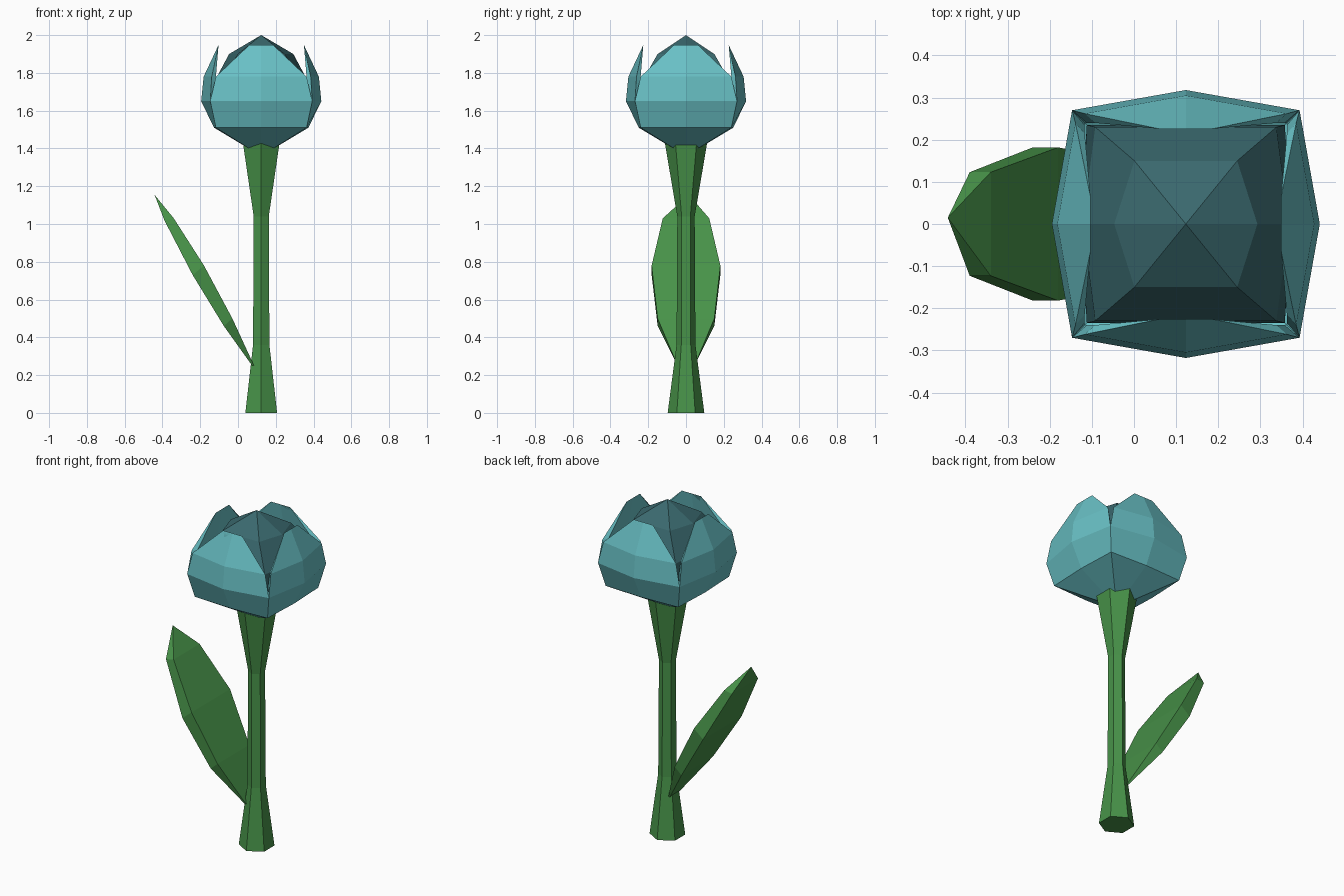
import bpy, math

if "Cube" in bpy.data.objects:
    bpy.data.objects.remove(bpy.data.objects["Cube"])

CX = 0.123  # axis of stem and flower


def material(name, color):
    m = bpy.data.materials.new(name)
    m.diffuse_color = (*color, 1)
    m.use_nodes = True
    m.node_tree.nodes["Principled BSDF"].inputs["Base Color"].default_value = m.diffuse_color
    return m


GREEN = material("leaf green", (0.064, 0.29, 0.066))
TEAL = material("petal teal", (0.14, 0.53, 0.56))
DARK_TEAL = material("bud teal", (0.042, 0.14, 0.155))


def build(name, verts, faces, mat, loc=(0, 0, 0), turn=0):
    me = bpy.data.meshes.new(name)
    me.from_pydata(verts, [], faces)
    me.materials.append(mat)
    ob = bpy.data.objects.new(name, me)
    bpy.context.collection.objects.link(ob)
    ob.location = loc
    ob.rotation_euler.z = turn
    return ob


def loft(rings, close=True):
    """Quads/triangles between successive rings; a one-point ring is a tip."""
    verts, faces, starts = [], [], []
    for r in rings:
        starts.append(len(verts))
        verts += r
    for k in range(len(rings) - 1):
        a, b = starts[k], starts[k + 1]
        na, nb = len(rings[k]), len(rings[k + 1])
        n = max(na, nb)
        for i in range(n if close else n - 1):
            j = (i + 1) % n
            f = [a + i % na, a + j % na, b + j % nb, b + i % nb]
            faces.append(list(dict.fromkeys(f)))
    if close:
        for s, r in ((starts[0], rings[0]), (starts[-1], rings[-1])):
            if len(r) > 2:
                f = list(range(s, s + len(r)))
                faces.append(f[::-1] if s == 0 else f)
    return verts, faces


# Stem: six-sided, flared at both ends
stem = [(0, 0.097), (0.36, 0.05), (1.04, 0.046), (1.43, 0.112)]
hexagon = [math.radians(30 + 60 * i) for i in range(6)]
build("stem", *loft([[(r * math.cos(a), r * math.sin(a), z) for a in hexagon]
                     for z, r in stem]), GREEN, (CX, 0, 0))

# Leaf: tapered slab; each row is upper x, z, lower x, z, half width
rows = [(0.085, 0.25, 0.075, 0.25, 0.045), (-0.03, 0.50, -0.075, 0.46, 0.15),
        (-0.18, 0.78, -0.24, 0.73, 0.182), (-0.34, 1.03, -0.39, 1.02, 0.123)]
rings = [[(x, -w, z), (x, w, z), (u, w, v), (u, -w, v)] for x, z, u, v, w in rows]
build("leaf", *loft(rings + [[(-0.442, 0.015, 1.155)]]), GREEN)

# Petals: rows of z, middle distance, side distance, half width
# run up the outside, over the tip edge and down the inside
petal_rows = [(1.51, 0.25, 0.24, 0.24), (1.65, 0.318, 0.27, 0.27),
              (1.78, 0.305, 0.262, 0.24), (1.948, 0.226, 0.226, 0.063),
              (1.78, 0.262, 0.240, 0.215), (1.70, 0.27, 0.240, 0.235)]
strips = [[(0, 0, 1.36)]]
for z, mid, side, w in petal_rows:
    strips.append([(-w, -side, z), (0, -mid, z), (w, -side, z)])
verts, faces = loft(strips, close=False)
for s in (0, 2):  # rims between outer and inner surfaces
    outer_low, outer_mid, tip, inner_mid, inner_low = (1 + 3 * k + s for k in range(1, 6))
    rim = [[outer_low, outer_mid, inner_mid, inner_low], [outer_mid, tip, inner_mid]]
    faces += rim if s == 0 else [f[::-1] for f in rim]
for i, side in enumerate(("front", "right", "back", "left")):
    build(side + "_petal", verts, faces, TEAL, (CX, 0, 0), i * math.pi / 2)

# Bud: six-sided pointed dome filling the cup
bud = []
for z, r, cx, cy in ((1.66, 0.25, 0.235, 0.235), (1.76, 0.245, 0.215, 0.23),
                     (1.90, 0.17, 0.122, 0.15)):
    bud.append([(r, 0, z), (cx, cy, z), (-cx, cy, z), (-r, 0, z), (-cx, -cy, z), (cx, -cy, z)])
build("bud", *loft(bud + [[(0, 0, 2.0)]]), DARK_TEAL, (CX, 0, 0))
